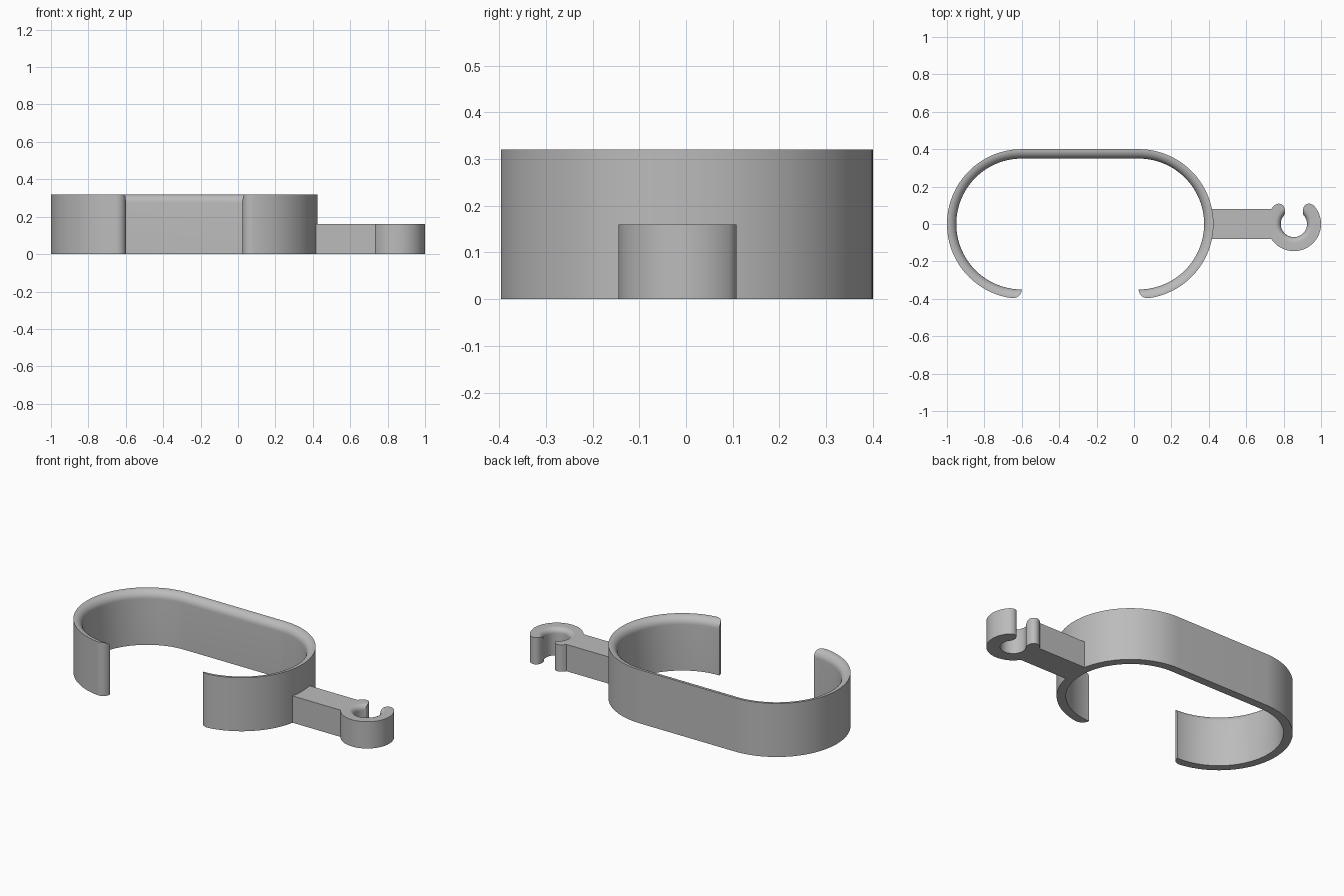
import bpy, bmesh
from math import radians, sin, cos, pi, sqrt

cube = bpy.data.objects.get("Cube")
if cube:
    bpy.data.objects.remove(cube)

grey = bpy.data.materials.new("plain_grey")
grey.use_nodes = True
colour = (0.5, 0.5, 0.5, 1)
grey.diffuse_color = colour
grey.node_tree.nodes["Principled BSDF"].inputs["Base Color"].default_value = colour


def finish(name, bm):
    bmesh.ops.remove_doubles(bm, verts=bm.verts, dist=0.00005)
    bmesh.ops.recalc_face_normals(bm, faces=bm.faces)
    mesh = bpy.data.meshes.new(name)
    bm.to_mesh(mesh)
    bm.free()
    mesh.materials.append(grey)
    obj = bpy.data.objects.new(name, mesh)
    bpy.context.collection.objects.link(obj)
    bpy.ops.object.select_all(action='DESELECT')
    obj.select_set(True)
    bpy.context.view_layer.objects.active = obj
    bpy.ops.object.shade_smooth_by_angle(angle=radians(35))


def sweep(name, stations, inner, height, fillet):
    """Sweep a wall with a rounded inner top edge; station = (centre x, angle, near side, far side)."""
    bm = bmesh.new()
    arc = [fillet * (1 - cos(i / 8 * pi / 2)) for i in range(9)]
    rings = []
    for cx, angle, near, far in stations:
        offsets = [near] + [min(max(u, near), far) for u in arc] + [far]
        section = [(near, 0)]
        for u in offsets:
            gap = max(fillet - u, 0)
            section.append((u, height - fillet + sqrt(max(fillet ** 2 - gap ** 2, 0))))
        section.append((far, 0))
        rings.append([bm.verts.new((cx + cos(angle) * (inner + u), sin(angle) * (inner + u), z))
                      for u, z in section])
    for a, b in zip(rings, rings[1:]):
        for i in range(len(a)):
            j = (i + 1) % len(a)
            bm.faces.new((a[i], a[j], b[j], b[i]))
    bm.faces.new(rings[0])
    bm.faces.new(rings[-1])
    finish(name, bm)


# Open oval clip, with the outer corner of each end rounded off
WALL, INNER = 0.05, 0.35
LEFT_X, RIGHT_X = -0.6, 0.025
tip_steps = [WALL * (1 - cos(radians(a))) for a in range(3, 90, 8)] + [WALL]
tip = [(s / INNER, sqrt(WALL ** 2 - (WALL - s) ** 2)) for s in tip_steps]
tip_angle = tip[-1][0]
quarter = [(RIGHT_X, -pi / 2 + a, 0, far) for a, far in tip]
steps = 48
quarter += [(RIGHT_X, -pi / 2 + tip_angle + (pi - tip_angle) * i / steps, 0, WALL)
            for i in range(1, steps + 1)]
mirrored = [(LEFT_X, pi - a, near, far) for _, a, near, far in reversed(quarter)]
sweep("oval_clip", quarter + mirrored, INNER, 0.32, 0.045)

# Small round hook with fully rounded tips
HOOK_X, HOOK_IN, HALF = 0.855, 0.07, 0.0375
mid = HOOK_IN + HALF
start = radians(140) - HALF / mid
hook = []
for deg in range(4, 91, 8):
    s = HALF * (1 - cos(radians(deg)))
    h = HALF * sin(radians(deg))
    hook.append((start + s / mid, HALF - h, HALF + h))
first, last = radians(140), radians(400)
hook += [(first + (last - first) * i / 56, 0, 2 * HALF) for i in range(57)]
hook += [(pi - a + 2 * pi, n, f) for a, n, f in reversed(hook[:11])]
sweep("hook", [(HOOK_X, a, n, f) for a, n, f in hook], HOOK_IN, 0.16, 0.03)

# Straight bar joining clip and hook
bm = bmesh.new()
bmesh.ops.create_cube(bm, size=1)
for v in bm.verts:
    v.co = (0.575 + v.co.x * 0.35, v.co.y * 0.16, 0.08 + v.co.z * 0.16)
finish("connecting_bar", bm)
